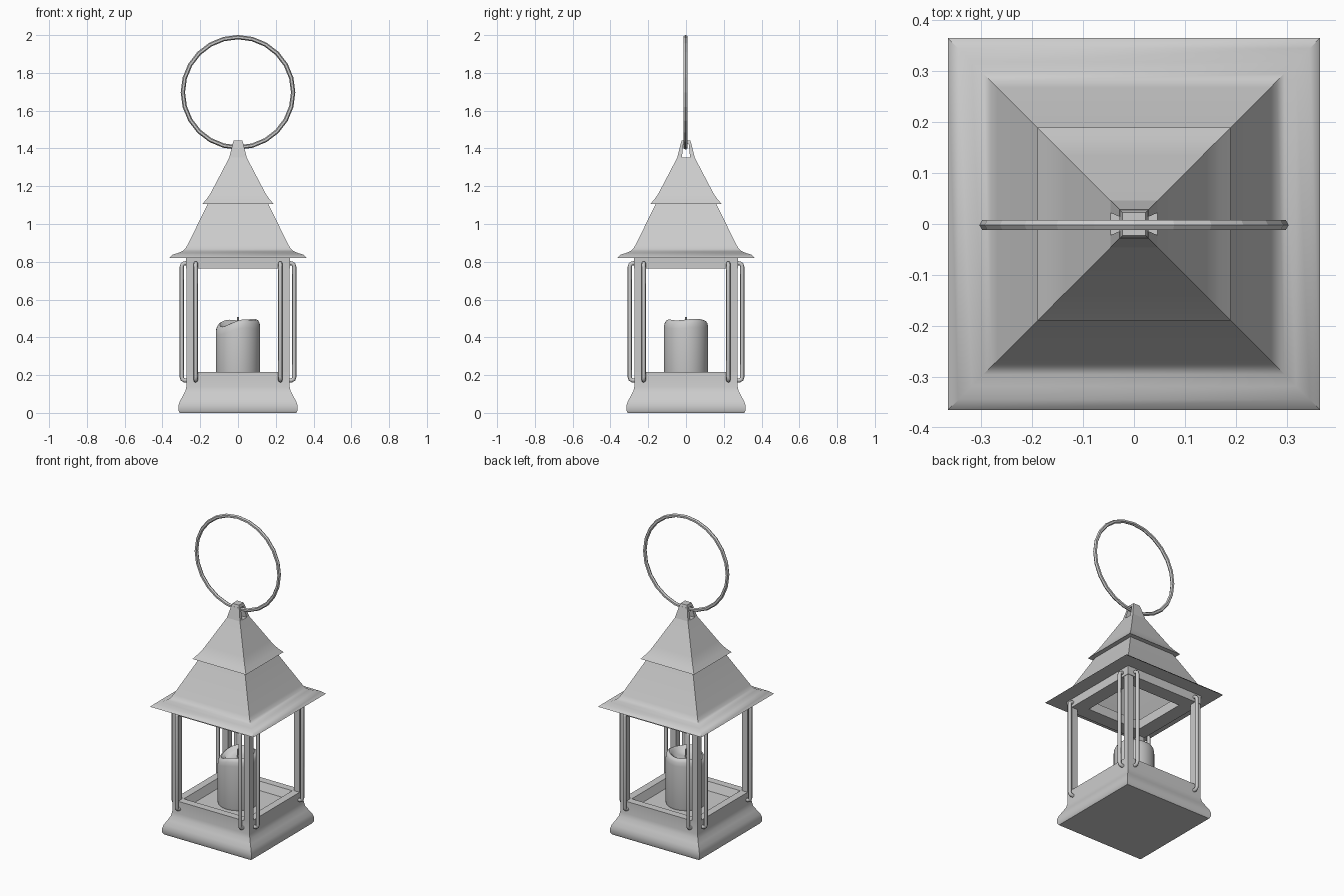
import bpy, bmesh, math
from mathutils import Vector

if "Cube" in bpy.data.objects:
    bpy.data.objects.remove(bpy.data.objects["Cube"])


def finish(name, bm, angle=35, smooth=True):
    bmesh.ops.recalc_face_normals(bm, faces=bm.faces[:])
    me = bpy.data.meshes.new(name)
    bm.to_mesh(me)
    bm.free()
    ob = bpy.data.objects.new(name, me)
    bpy.context.collection.objects.link(ob)
    if smooth:
        bpy.ops.object.select_all(action='DESELECT')
        ob.select_set(True)
        bpy.context.view_layer.objects.active = ob
        bpy.ops.object.shade_smooth_by_angle(angle=math.radians(angle))
    return ob


def loft(name, profile, sides=4, loop=False, cap_start=False, cap_end=False, zfunc=None, angle=35):
    """Sweep a (half width, z) profile around z; four sides gives a square plan."""
    bm = bmesh.new()
    rings = []
    for r, z in profile:
        ring = []
        for i in range(sides):
            a = 2 * math.pi * (i + 0.5) / sides
            k = r * math.sqrt(2) if sides == 4 else r
            dz = zfunc(r, z, a) if zfunc else 0
            ring.append(bm.verts.new((k * math.cos(a), k * math.sin(a), z + dz)))
        rings.append(ring)
    pairs = list(zip(rings, rings[1:]))
    if loop:
        pairs.append((rings[-1], rings[0]))
    for a, b in pairs:
        for i in range(sides):
            j = (i + 1) % sides
            bm.faces.new((a[i], a[j], b[j], b[i]))
    if cap_start:
        bm.faces.new(rings[0])
    if cap_end:
        bm.faces.new(rings[-1])
    return finish(name, bm, angle)


def hull(name, pts):
    bm = bmesh.new()
    for p in pts:
        bm.verts.new(p)
    bmesh.ops.convex_hull(bm, input=bm.verts[:])
    return finish(name, bm, smooth=False)


# Flared base with a shallow tray
loft("base", [(.308, 0), (.315, .012), (.315, .04), (.308, .062), (.292, .09), (.279, .115),
              (.273, .14), (.272, .217), (.225, .217), (.205, .168)],
     cap_start=True, cap_end=True)

# Corner posts
for sx in (-1, 1):
    for sy in (-1, 1):
        hull("corner_post", [(sx * x, sy * y, z) for x in (.232, .272)
                             for y in (.232, .272) for z in (.215, .77)])

# Header frame under the roof
loft("header_frame", [(.275, .765), (.275, .825), (.185, .825), (.185, .765)], loop=True)

# Lower roof with flared eave
loft("lower_roof", [(.27, .82), (.365, .82), (.345, .838), (.318, .846), (.295, .856),
                    (.28, .868), (.268, .888), (.157, 1.112)])

# Upper roof
loft("upper_roof", [(.15, 1.105), (.189, 1.105), (.168, 1.13), (.15, 1.155), (.135, 1.182),
                    (.046, 1.352)], cap_end=True)

# Pierced peak holding the ring: two cheeks and a cap
for s in (-1, 1):
    hull("peak_cheek", [(sx * w, s * y, z) for sx in (-1, 1)
                        for w, y, z in ((.046, .046, 1.352), (.046, .022, 1.352),
                                        (.028, .028, 1.425), (.028, .014, 1.425))])
loft("peak_cap", [(.028, 1.423), (.023, 1.441)], cap_start=True, cap_end=True)

# Carrying ring
bpy.ops.mesh.primitive_torus_add(major_radius=.292, minor_radius=.0115, major_segments=24,
                                 minor_segments=6, location=(0, -.002, 1.697),
                                 rotation=(math.pi / 2, 0, 0))
bpy.context.object.name = "carrying_ring"

# Side rods with bent ends, two on each face
path = [(-.268, .172), (-.284, .172), (-.294, .178), (-.298, .19),
        (-.298, .772), (-.294, .785), (-.284, .792), (-.268, .792)]
bm = bmesh.new()
pts = [Vector((0, y, z)) for y, z in path]
rings = []
for i, p in enumerate(pts):
    t = (pts[min(i + 1, len(pts) - 1)] - pts[max(i - 1, 0)]).normalized()
    n = Vector((1, 0, 0)).cross(t)
    rings.append([bm.verts.new(p + .011 * (math.cos(a) * Vector((1, 0, 0)) + math.sin(a) * n))
                  for a in (k * math.pi / 4 for k in range(8))])
for a, b in zip(rings, rings[1:]):
    for i in range(8):
        bm.faces.new((a[i], a[(i + 1) % 8], b[(i + 1) % 8], b[i]))
bm.faces.new(rings[0])
bm.faces.new(rings[-1])
rod = finish("side_rod", bm, 50)
for k in range(4):
    for s in (-1, 1):
        ob = rod if (k == 0 and s == -1) else rod.copy()
        if ob is not rod:
            bpy.context.collection.objects.link(ob)
        a = k * math.pi / 2
        ob.location = (s * .224 * math.cos(a), s * .224 * math.sin(a), 0)
        ob.rotation_euler = (0, 0, a)


# Half-melted candle with a sagging rim and a hollow top
def melt(r, z, a):
    if z < .4:
        return 0
    c = math.cos(a - math.radians(205))
    return (-.034 * max(0, c) ** 1.5 + .004 * math.sin(3 * a)) * min(1, r / .08)


loft("candle", [(.114, .166), (.118, .18), (.118, .45), (.115, .475), (.107, .489), (.097, .494),
                (.087, .489), (.078, .475), (.05, .462), (.006, .458)],
     sides=32, cap_start=True, cap_end=True, zfunc=melt, angle=50)

# Wick
loft("wick", [(.007, .455), (.006, .508)], sides=8, cap_start=True, cap_end=True)
